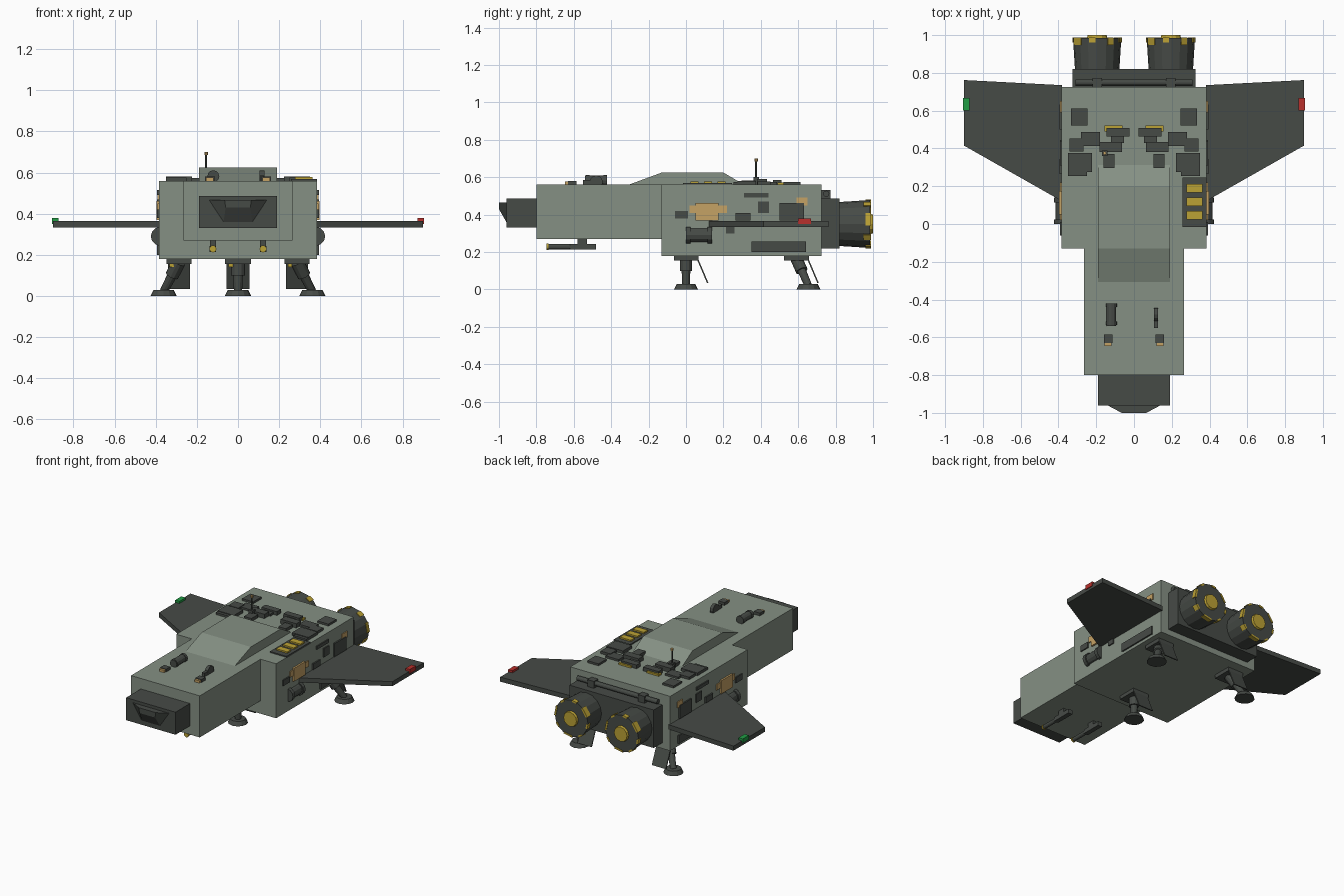
import bpy, bmesh, math
from mathutils import Vector

if "Cube" in bpy.data.objects:
    bpy.data.objects.remove(bpy.data.objects["Cube"])


def mat(name, rgb):
    m = bpy.data.materials.new(name)
    m.diffuse_color = (*rgb, 1)
    m.use_nodes = True
    m.node_tree.nodes["Principled BSDF"].inputs["Base Color"].default_value = m.diffuse_color
    return m


HULL = mat("grey_green_hull", (0.235, 0.28, 0.23))
DARK = mat("dark_grey", (0.062, 0.070, 0.062))
YELLOW = mat("yellow", (0.50, 0.36, 0.035))
TAN = mat("tan_orange", (0.56, 0.36, 0.13))
GREEN = mat("green_light", (0.015, 0.34, 0.06))
RED = mat("red_light", (0.48, 0.03, 0.025))


def finish(bm, name, m):
    bmesh.ops.recalc_face_normals(bm, faces=bm.faces)
    me = bpy.data.meshes.new(name)
    bm.to_mesh(me)
    bm.free()
    me.materials.append(m)
    ob = bpy.data.objects.new(name, me)
    bpy.context.collection.objects.link(ob)
    return ob


def loft(name, a, b, m):
    """Solid between two matching loops of points."""
    bm = bmesh.new()
    va, vb = [bm.verts.new(p) for p in a], [bm.verts.new(p) for p in b]
    bm.faces.new(va)
    bm.faces.new(vb[::-1])
    n = len(a)
    for i in range(n):
        j = (i + 1) % n
        bm.faces.new((va[i], vb[i], vb[j], va[j]))
    return finish(bm, name, m)


def box(name, x0, x1, y0, y1, z0, z1, m=DARK):
    def ring(z):
        return [(x0, y0, z), (x1, y0, z), (x1, y1, z), (x0, y1, z)]
    return loft(name, ring(z0), ring(z1), m)


def rod(name, p, q, r1, r2=None, m=DARK, n=12):
    """Cylinder or cone between two points."""
    p, q = Vector(p), Vector(q)
    r2 = r1 if r2 is None else r2
    rot = (q - p).to_track_quat('Z', 'Y')

    def ring(c, r):
        return [c + rot @ Vector((r * math.cos(t), r * math.sin(t), 0))
                for t in (2 * math.pi * i / n for i in range(n))]
    return loft(name, ring(p, r1), ring(q, r2), m)


def sbox(name, s, x0, x1, *rest):
    return box(name, min(s * x0, s * x1), max(s * x0, s * x1), *rest)


# Hull blocks
box("main_hull", -.385, .385, -.13, .725, .18, .56, HULL)
box("forward_hull", -.265, .265, -.80, -.13, .27, .56, HULL)
box("nose_block", -.19, .19, -.96, -.80, .33, .487)
loft("nose_wedge", [(-.14, -.96, .466), (.14, -.96, .466), (.07, -.96, .36), (-.07, -.96, .36)],
     [(-.065, -1, .466), (.065, -1, .466), (.06, -1, .43), (-.06, -1, .43)], DARK)
canopy = [(-.32, .555), (-.13, .625), (.2, .625), (.32, .555)]
loft("canopy", [(-.19, y, z) for y, z in canopy], [(.19, y, z) for y, z in canopy], HULL)

# Wings with tip lights
plan = [(.38, .12), (.38, .735), (.9, .762), (.9, .415)]
for s, light in ((-1, GREEN), (1, RED)):
    loft("wing", [(s * x, y, .333) for x, y in plan], [(s * x, y, .365) for x, y in plan], DARK)
    sbox("wing_tip_light", s, .872, .905, .6, .667, .35, .38, light)

# Engine mount, pipe and engines
box("engine_mount", -.325, .325, .72, .82, .22, .485)
rod("engine_pipe", (-.31, .75, .512), (.31, .75, .512), .016)
for s in (-1, 1):
    cx, cz = s * .195, .35
    box("pipe_clamp", cx - .025, cx + .025, .725, .772, .48, .533)
    rod("engine", (cx, .81, cz), (cx, .985, cz), .117, .128, DARK, 16)
    rod("engine_nozzle", (cx, .98, cz), (cx, 1, cz), .055, .05, YELLOW, 12)
    # Painted rim blocks: every other facet of the engine's rear edge
    for k in range(8):
        span = .13 if k % 3 else .26
        a0 = 2 * math.pi * k / 8 + .2

        def arc(y):
            inner, outer = .118, .131
            return [(cx + r * math.cos(a), y, cz + r * math.sin(a)) for r, a in
                    ((inner, a0 - span), (outer, a0 - span), (outer, a0 + span), (inner, a0 + span))]
        loft("rim_marking", arc(.948 if k % 2 else .96), arc(.988), YELLOW)


# Landing gear
def gear(name, top, foot, half):
    tx, ty = top
    fx, fy = foot
    box(name + "_mount", tx - half, tx + half, ty - .065, ty + .068, .155, .185)
    rod(name + "_strut", (tx, ty, .165), (fx, fy, .02), .026, .02)
    rod(name + "_sleeve", (tx, ty, .165), (tx + (fx - tx) * .45, ty + (fy - ty) * .45, .1), .033)
    rod(name + "_foot", (fx, fy, 0), (fx, fy, .028), .064, .05, DARK, 12)
    box(name + "_fitting", tx - .045, tx - .025, ty - .02, ty + .02, .14, .157, YELLOW)
    d0, d1 = ty + .06, ty + .112
    door = [(d0, .157), (d0 + .008, .157), (d1 + .008, .035), (d1, .035)]
    loft(name + "_door", [(tx - half * .9, y, z) for y, z in door],
         [(tx + half * .9, y, z) for y, z in door], DARK)


gear("front_gear", (0, 0), (0, 0), .062)
for s in (-1, 1):
    gear("rear_gear", (s * .287, .59), (s * .362, .655), .06)

# Belly guns
for s in (-1, 1):
    x = s * .122
    rod("gun_barrel", (x, -.74, .229), (x, -.48, .229), .014)
    rod("gun_tip", (x, -.745, .229), (x, -.735, .229), .017, m=YELLOW)
    box("gun_body", x - .016, x + .016, -.62, -.48, .214, .243)
    box("gun_mount", x - .014, x + .014, -.58, -.53, .235, .275)

# Roof blocks, mirrored: centre x, centre y, width, depth, top
roof = [(.29, .566, .085, .09, .574), (.304, .418, .075, .07, .578),
        (.287, .325, .127, .1, .58), (.30, .28, .1, .05, .575), (.23, .45, .1, .072, .574),
        (.085, .487, .12, .045, .586), (.087, .455, .07, .05, .575),
        (.123, .407, .12, .053, .59), (.133, .333, .058, .075, .582)]
for s in (-1, 1):
    for x, y, w, d, top in roof:
        sbox("roof_block", s, x - w / 2, x + w / 2, y - d / 2, y + d / 2, .555, top)
    sbox("roof_strip", s, .06, .155, .49, .522, .555, .572, YELLOW)
    sbox("deck_sensor", s, .113, .16, -.63, -.585, .555, .58)
    sbox("deck_sensor_lens", s, .118, .155, -.646, -.63, .56, .576, TAN)

# Roof panel with yellow cells
box("cell_panel", .257, .385, -.015, .247, .555, .568)
for y in (.19, .118, .046):
    box("panel_cell", .278, .363, y - .022, y + .022, .56, .578, YELLOW)

# Aerial and deck cylinders
rod("aerial", (-.155, .375, .56), (-.155, .375, .69), .005, n=8)
rod("aerial_tip", (-.155, .375, .685), (-.155, .375, .70), .009, m=TAN, n=8)
box("aerial_base", -.17, -.14, .36, .39, .56, .6)
rod("deck_tank", (-.12, -.54, .582), (-.12, -.425, .582), .026)
for y in (-.535, -.44):
    rod("deck_tank_band", (-.12, y, .582), (-.12, y + .018, .582), .029)
rod("deck_wheel", (.105, -.48, .575), (.128, -.48, .575), .035)
box("deck_wheel_block", .106, .127, -.55, -.45, .555, .585)

# Side fittings, mirrored: y range, z range, thickness, colour
side = [(.05, .175, .37, .462, .012, TAN), (.02, .22, .41, .45, .007, TAN),
        (-.06, .01, .38, .42, .008, DARK), (.385, .445, .41, .47, .008, DARK),
        (.265, .345, .37, .41, .01, DARK), (.31, .44, .492, .515, .008, DARK),
        (.5, .632, .37, .462, .01, DARK), (.59, .65, .45, .492, .006, TAN),
        (.215, .26, .3, .335, .008, DARK), (.35, .642, .2, .256, .01, DARK)]
for s in (-1, 1):
    for y0, y1, z0, z1, t, m in side:
        sbox("side_plate", s, .37, .385 + t, y0, y1, z0, z1, m)
    rod("side_tank", (s * .378, .005, .29), (s * .378, .135, .29), .038)
    for y in (0, .115):
        rod("side_tank_band", (s * .378, y, .29), (s * .378, y + .025, .29), .046)
